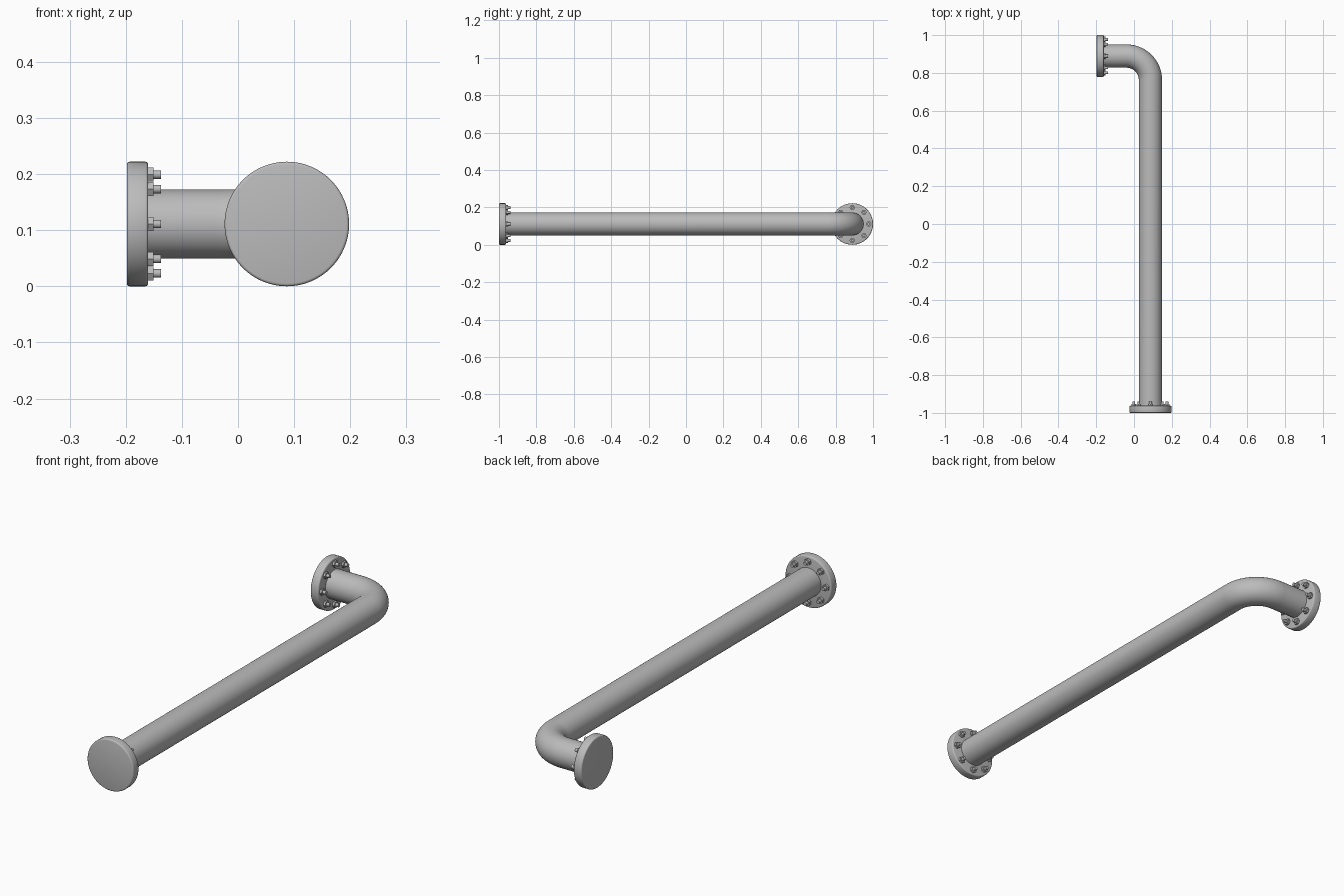
import bpy, bmesh
from math import pi, sin, cos, radians
from mathutils import Matrix, Vector

if "Cube" in bpy.data.objects:
    bpy.data.objects.remove(bpy.data.objects["Cube"], do_unlink=True)

MID_Z = 0.111       # height of the pipe axis
FLANGE_R = 0.111
FLANGE_T = 0.038
PIPE_R = 0.0615
BEND_R = 0.127
PIPE_X = 0.087      # axis of the long run
PIPE_Y = 0.889      # axis of the short run

steel = bpy.data.materials.new("grey steel")
steel.use_nodes = True
grey = (0.5, 0.5, 0.5, 1)
steel.diffuse_color = grey
steel.node_tree.nodes["Principled BSDF"].inputs["Base Color"].default_value = grey


def finish(bm, name, matrix=Matrix()):
    bmesh.ops.recalc_face_normals(bm, faces=bm.faces[:])
    mesh = bpy.data.meshes.new(name)
    bm.to_mesh(mesh)
    bm.free()
    mesh.materials.append(steel)
    obj = bpy.data.objects.new(name, mesh)
    bpy.context.collection.objects.link(obj)
    obj.matrix_world = matrix
    bpy.ops.object.select_all(action='DESELECT')
    obj.select_set(True)
    bpy.context.view_layer.objects.active = obj
    bpy.ops.object.shade_smooth_by_angle(angle=radians(35))
    return obj


def cylinder(bm, radius, z0, z1, sides, x=0, y=0):
    place = Matrix.Translation((x, y, (z0 + z1) / 2))
    return bmesh.ops.create_cone(bm, cap_ends=True, segments=sides, radius1=radius,
                                 radius2=radius, depth=z1 - z0, matrix=place)


def flange(name, matrix):
    # Blind disc with rounded rims
    bm = bmesh.new()
    cylinder(bm, FLANGE_R, 0, FLANGE_T, 64)
    rims = [e for e in bm.edges if abs(e.verts[0].co.z - e.verts[1].co.z) < 1e-5]
    bmesh.ops.bevel(bm, geom=rims, offset=0.005, segments=3, profile=0.5, affect='EDGES')
    finish(bm, name + "_flange", matrix)
    # Ring of eight hex nuts with protruding studs
    bm = bmesh.new()
    for i in range(8):
        a = i * pi / 4
        x, y = 0.088 * cos(a), 0.088 * sin(a)
        cylinder(bm, 0.0145, FLANGE_T - 0.002, FLANGE_T + 0.009, 6, x, y)
        cylinder(bm, 0.0075, FLANGE_T, FLANGE_T + 0.023, 16, x, y)
    finish(bm, name + "_bolts", matrix)


# Flanges face inward along the pipe ends
flange("front", Matrix.Translation((PIPE_X, -1, MID_Z)) @ Matrix.Rotation(-pi / 2, 4, 'X'))
flange("back", Matrix.Translation((-0.198, PIPE_Y, MID_Z)) @ Matrix.Rotation(pi / 2, 4, 'Y'))

# Pipe swept along a long run, a quarter bend and a short run
cx, cy = PIPE_X - BEND_R, PIPE_Y - BEND_R
path = [(PIPE_X, -0.98, 0)]
for i in range(25):
    a = i * pi / 48
    path.append((cx + BEND_R * cos(a), cy + BEND_R * sin(a), a))
path.append((-0.18, PIPE_Y, pi / 2))

bm = bmesh.new()
SIDES = 48
rings = []
for x, y, a in path:
    out = Vector((cos(a), sin(a), 0))
    ring = []
    for k in range(SIDES):
        t = 2 * pi * k / SIDES
        offset = out * cos(t) + Vector((0, 0, sin(t)))
        ring.append(bm.verts.new(Vector((x, y, MID_Z)) + PIPE_R * offset))
    rings.append(ring)
for r0, r1 in zip(rings, rings[1:]):
    for k in range(SIDES):
        n = (k + 1) % SIDES
        bm.faces.new((r0[k], r0[n], r1[n], r1[k]))
bm.faces.new(rings[0])
bm.faces.new(rings[-1])
finish(bm, "pipe")
